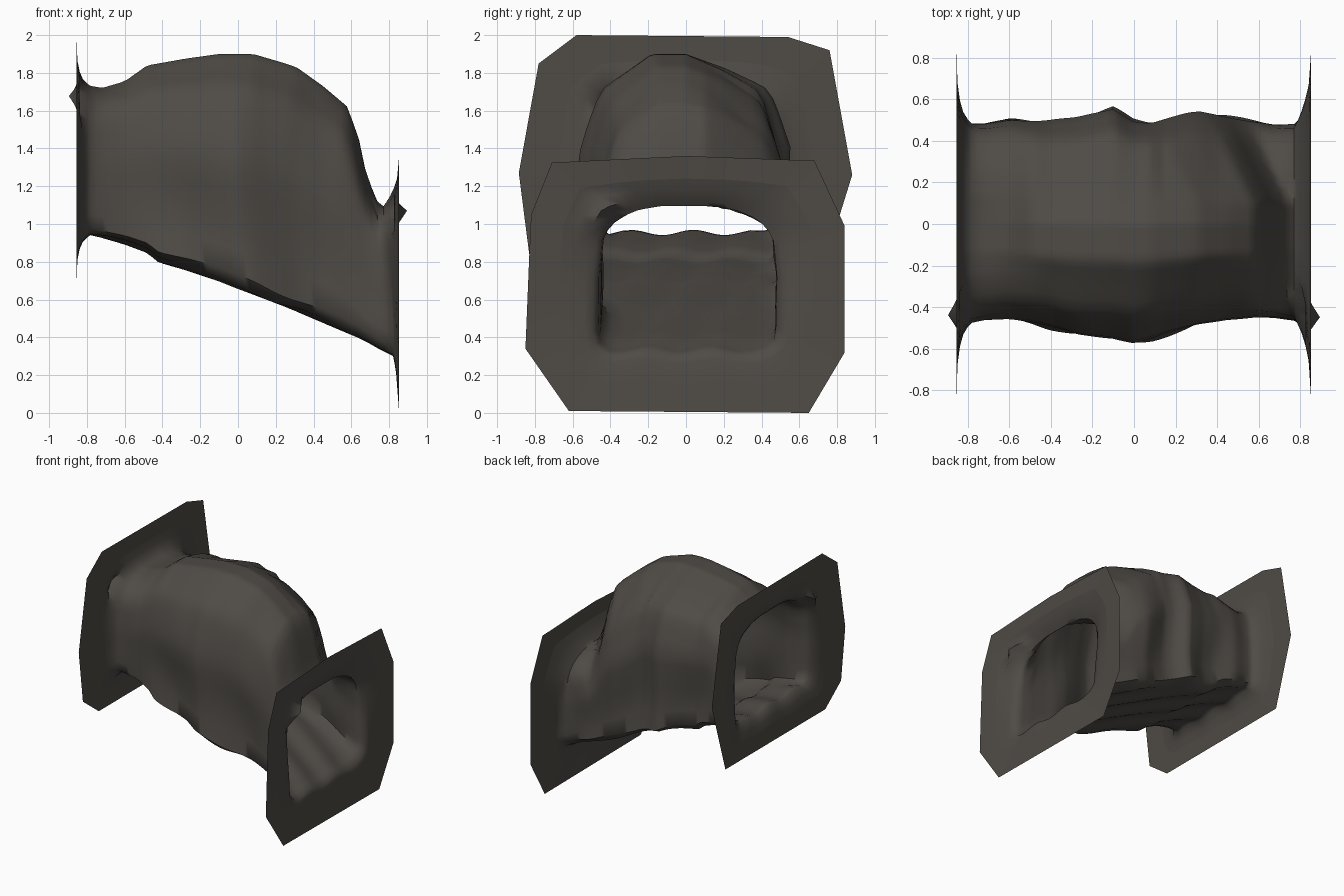
import bpy, bmesh, math
from mathutils import Vector

if "Cube" in bpy.data.objects:
    bpy.data.objects.remove(bpy.data.objects["Cube"])

N = 72  # points round each ring

rubber = bpy.data.materials.new("dark warm grey")
rubber.diffuse_color = (0.078, 0.070, 0.061, 1)
rubber.use_nodes = True
rubber.node_tree.nodes["Principled BSDF"].inputs["Base Color"].default_value = rubber.diffuse_color


def ray(poly, c, a):
    """Distance from c to a polygon outline in direction a."""
    d, best = Vector((math.cos(a), math.sin(a))), 0.0
    for i, p in enumerate(poly):
        p = Vector(p) - c
        e = Vector(poly[(i + 1) % len(poly)]) - c - p
        den = d.x * e.y - d.y * e.x
        if abs(den) < 1e-9:
            continue
        t = (p.x * e.y - p.y * e.x) / den
        s = (p.x * d.y - p.y * d.x) / den
        if t > 0 and -1e-6 <= s <= 1 + 1e-6:
            best = max(best, t)
    return best


def mirrored(half):
    return half + [(-u, v) for u, v in reversed(half)]


# cross-sections in unit space: lopsided arched body and boxier mouth
ARCH = [(.9, 0), (.99, .04), (.94, .2), (.97, .4), (1, .58), (.9, .72), (.8, .835), (.72, .86),
        (.38, .935), (0, 1), (-.32, 1), (-.5, .94), (-.75, .86), (-.84, .79), (-.92, .68),
        (-1, .54), (-.96, .38), (-.94, .2), (-.99, .04), (-.9, 0)]
MOUTH = mirrored([(.95, 0), (1, .07), (1, .5), (.96, .76), (.88, .86), (.75, .92), (.54, .975), (.3, 1)])
ANG = [2 * math.pi * i / N for i in range(N)]
C0 = Vector((0, .5))
ARCH_R = [ray(ARCH, C0, a) for a in ANG]
MOUTH_R = [ray(MOUTH, C0, a) for a in ANG]

# x, floor z, roof z, half width at -y, half width at +y
STATIONS = [(-.80, .96, 1.735, .48, .48), (-.72, .94, 1.72, .46, .48), (-.6, .905, 1.755, .455, .51),
            (-.48, .86, 1.84, .48, .50), (-.42, .81, 1.85, .50, .50), (-.28, .77, 1.875, .54, .51),
            (-.1, .71, 1.9, .55, .56), (.0, .67, 1.9, .575, .50), (.08, .64, 1.9, .56, .49),
            (.25, .575, 1.85, .51, .53), (.31, .55, 1.83, .49, .54), (.45, .49, 1.73, .46, .52),
            (.58, .435, 1.62, .45, .50), (.64, .41, 1.45, .45, .49), (.68, .39, 1.26, .45, .48),
            (.75, .35, 1.09, .46, .48), (.80, .325, 1.10, .47, .48)]


def station(x):
    for a, b in zip(STATIONS, STATIONS[1:]):
        if x <= b[0]:
            t = (x - a[0]) / (b[0] - a[0])
            return [p + (q - p) * t for p, q in zip(a, b)]
    return STATIONS[-1]


def section(x):
    x0 = x
    _, z0, z1, wn, wp = station(x)
    w = max(0, min(1, (abs(x) - .4) / .33))
    ring = []
    for a, ra, rm in zip(ANG, ARCH_R, MOUTH_R):
        r = ra + (rm - ra) * w
        u, v = r * math.cos(a), .5 + r * math.sin(a)
        # cloth-like folds, strongest low on the sides
        fold = .03 * math.sin(11 * x + 5 * v + (2 if u > 0 else 0)) * (1 - v) * (1 - .6 * w)
        y = u * (wp if u > 0 else wn) * (1 + fold)
        # the roof drops away earlier towards the rear of the low end
        top = z1
        if x > .1:
            top = min(z1, station(x + .5 * max(0, y - .1) + .1 * max(0, -y - .2))[2])
        ripple = .014 * math.sin(19 * y + 7 * x) * max(0, 1 - 4 * v)
        ring.append(Vector((x0, y, z0 + v * (top - z0) + ripple)))
    return ring


def outline_ring(x, poly, ring):
    """Flange outline sampled round the same centre as a tube ring."""
    c = sum(ring, Vector()) / N
    c = Vector((c.y, c.z))
    pts = []
    for p in ring:
        a = math.atan2(p.z - c.y, p.y - c.x)
        d = ray(poly, c, a)
        pts.append(Vector((x, c.x + d * math.cos(a), c.y + d * math.sin(a))))
    # snap nearest samples to the true corners
    for y, z in poly:
        k = min(range(N), key=lambda i: (pts[i].y - y) ** 2 + (pts[i].z - z) ** 2)
        pts[k] = Vector((x, y, z))
    return pts


def between(a, b, t, x):
    return [Vector((x, p.y + (q.y - p.y) * t, p.z + (q.z - p.z) * t)) for p, q in zip(a, b)]


def pucker(ring, y, z, x):
    """Pull the ring outwards at one corner of the mouth."""
    k = min(ring, key=lambda p: math.hypot(p.y - y, p.z - z)).copy()
    for p in ring:
        p.x += (x - p.x) * max(0, 1 - math.hypot(p.y - k.y, p.z - k.z) / .16)


def loft(name, rings):
    bm = bmesh.new()
    vs = [[bm.verts.new(p) for p in r] for r in rings]
    for a, b in zip(vs, vs[1:]):
        for i in range(N):
            j = (i + 1) % N
            bm.faces.new((a[i], a[j], b[j], b[i]))
    bm.normal_update()
    me = bpy.data.meshes.new(name)
    bm.to_mesh(me)
    bm.free()
    me.materials.append(rubber)
    ob = bpy.data.objects.new(name, me)
    bpy.context.collection.objects.link(ob)
    bpy.context.view_layer.objects.active = ob
    ob.select_set(True)
    bpy.ops.object.shade_smooth_by_angle(angle=math.radians(60))
    ob.select_set(False)
    return ob


UPPER = [(.54, 1.99), (-.58, 2.0), (-.78, 1.85), (-.885, 1.27), (-.83, .84), (-.62, .68),
         (.70, .68), (.88, 1.26), (.76, 1.92)]
LOWER = [(.68, 1.335), (0, 1.36), (-.71, 1.325), (-.82, 1.05), (-.83, .83), (-.85, .34),
         (-.62, .01), (.65, .0), (.84, .32), (.84, .99)]

# tube body, with flared ends that run into the flanges
X0, X1, STEPS = -.78, .77, 48
body = [section(X0 + (X1 - X0) * i / STEPS) for i in range(STEPS + 1)]
up_out = outline_ring(-.855, UPPER, body[0])
low_out = outline_ring(.853, LOWER, body[-1])
up_flare = [between(body[0], up_out, t, x) for t, x in ((.05, -.80), (.14, -.822), (.28, -.838), (.5, -.85))]
low_flare = [between(body[-1], low_out, t, x) for t, x in ((.08, .785), (.2, .805), (.36, .825), (.55, .842))]

# the lower lip of the low mouth sits further out than its roof
for ring in low_flare[:3]:
    for p in ring:
        p.x += (.845 - p.x) * .6 * max(0, min(1, (.9 - p.z) / .4))

# small puckers on the front upper corner of each mouth
pucker(up_flare[1], -.5, 1.7, -.895)
pucker(low_flare[1], -.47, 1.07, .895)

loft("flexible_tube", up_flare[::-1] + body + low_flare)

# flat end flanges
loft("upper_flange", [up_out, up_flare[-1]])
loft("lower_flange", [low_flare[-1], low_out])
